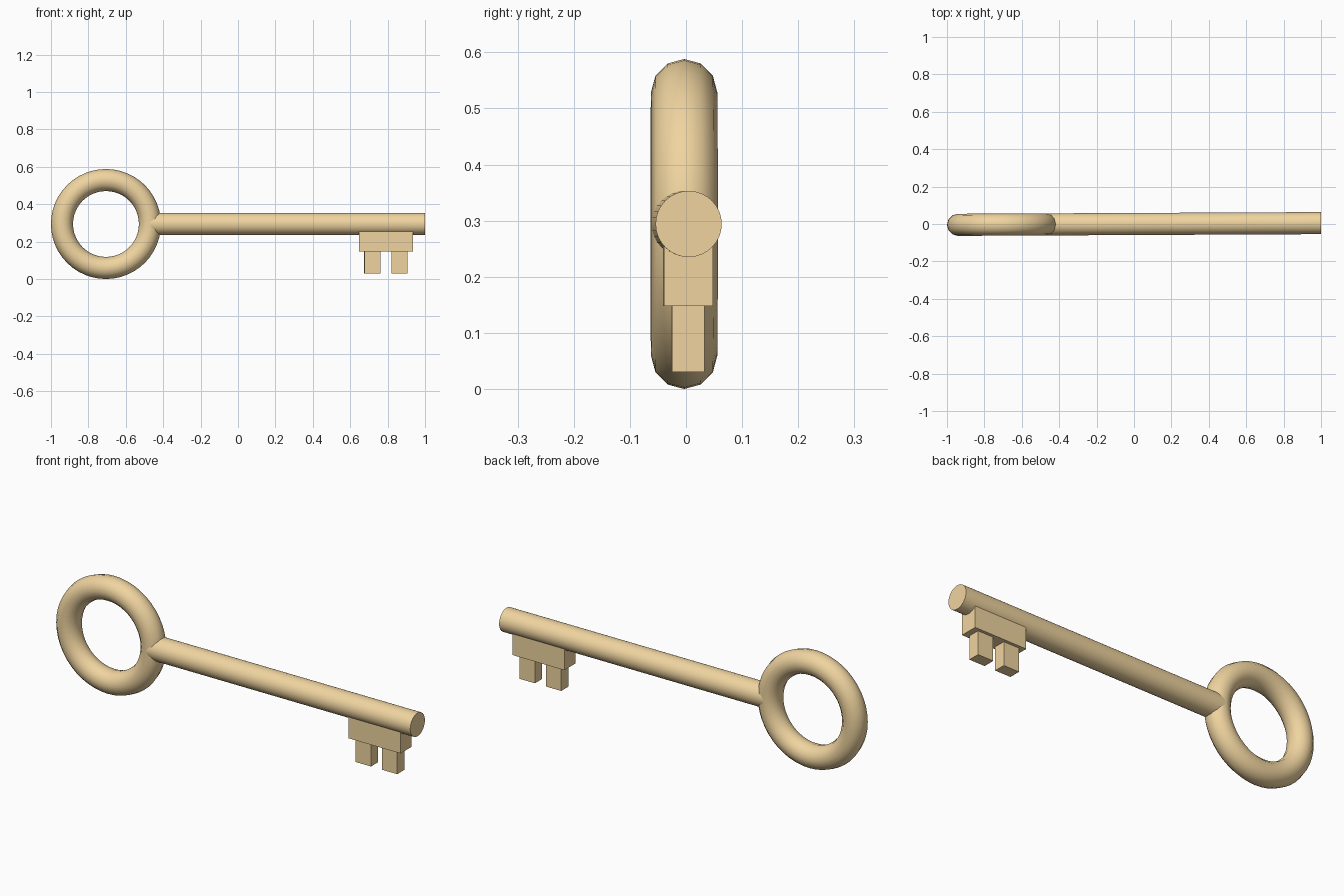
import bpy
import math

if "Cube" in bpy.data.objects:
    bpy.data.objects.remove(bpy.data.objects["Cube"])

TILT = 0.0047   # the key lies very slightly turned about z
AXIS_Z = 0.294  # height of the shaft and ring centre
TUBE = 0.059

brass = bpy.data.materials.new("brass")
brass.diffuse_color = (0.87, 0.66, 0.35, 1)
brass.use_nodes = True
brass.node_tree.nodes["Principled BSDF"].inputs["Base Color"].default_value = brass.diffuse_color


def finish(name, smooth=False):
    obj = bpy.context.object
    obj.name = name
    obj.data.materials.append(brass)
    if smooth:
        bpy.ops.object.shade_smooth_by_angle(angle=math.radians(40))
    return obj


def block(name, x0, x1, width, z0, z1):
    x = (x0 + x1) / 2
    bpy.ops.mesh.primitive_cube_add(size=1, location=(x, x * TILT, (z0 + z1) / 2),
                                    rotation=(0, 0, TILT))
    obj = finish(name)
    obj.scale = (x1 - x0, width, z1 - z0)


# Ring handle
cx = -1 + AXIS_Z
bpy.ops.mesh.primitive_torus_add(major_radius=AXIS_Z - TUBE, minor_radius=TUBE,
                                 major_segments=48, minor_segments=12,
                                 location=(cx, cx * TILT, AXIS_Z),
                                 rotation=(math.pi / 2, 0, TILT))
finish("ring_handle", True)

# Shaft, starting inside the ring tube
x0, x1 = -0.475, 1.0
xm = (x0 + x1) / 2
bpy.ops.mesh.primitive_cylinder_add(vertices=32, radius=TUBE, depth=x1 - x0,
                                    location=(xm, xm * TILT, AXIS_Z),
                                    rotation=(0, math.pi / 2, TILT))
finish("shaft", True)

# Bit plate and its two teeth
block("bit_plate", 0.647, 0.936, 0.088, 0.148, 0.265)
for i, x in enumerate((0.718, 0.864)):
    block(f"tooth_{i + 1}", x - 0.043, x + 0.043, 0.058, 0.03, 0.16)
